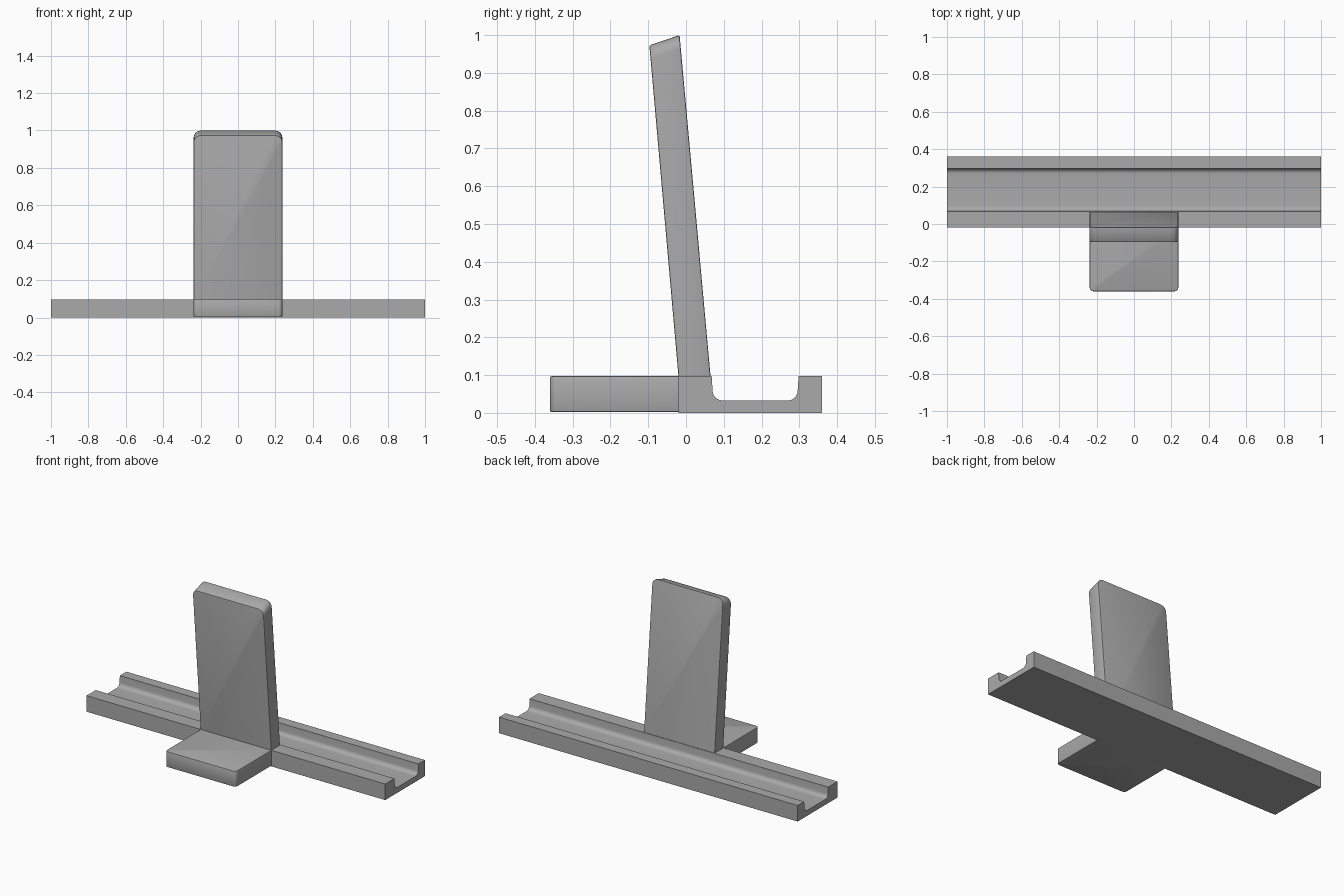
import bpy
import bmesh
import math

cube = bpy.data.objects.get("Cube")
if cube:
    bpy.data.objects.remove(cube, do_unlink=True)

grey = bpy.data.materials.new("mid grey")
grey.use_nodes = True
colour = (0.40, 0.40, 0.40, 1)
grey.diffuse_color = colour
grey.node_tree.nodes["Principled BSDF"].inputs["Base Color"].default_value = colour


def midpoint(edge):
    return (edge.verts[0].co + edge.verts[1].co) / 2


def bevel(bm, edges, width, segments):
    bmesh.ops.bevel(bm, geom=edges, offset=width, segments=segments,
                    profile=0.5, affect='EDGES', clamp_overlap=True)


def extrude_profile(name, profile, half_width, round_rule, radius, soften_rule=None):
    """Extrude a (y, z) profile along x, round chosen edges, soften the rest."""
    bm = bmesh.new()
    face = bm.faces.new([bm.verts.new((-half_width, y, z)) for y, z in profile])
    extruded = bmesh.ops.extrude_face_region(bm, geom=[face])
    verts = [v for v in extruded["geom"] if isinstance(v, bmesh.types.BMVert)]
    bmesh.ops.translate(bm, vec=(2 * half_width, 0, 0), verts=verts)
    bmesh.ops.recalc_face_normals(bm, faces=bm.faces)
    bevel(bm, [e for e in bm.edges if round_rule(e)], radius, 6)
    if soften_rule:
        bm.normal_update()
        bevel(bm, [e for e in bm.edges if e.calc_face_angle(0) > math.radians(35)
                   and soften_rule(e)], 0.004, 2)
    bmesh.ops.recalc_face_normals(bm, faces=bm.faces)
    mesh = bpy.data.meshes.new(name)
    bm.to_mesh(mesh)
    bm.free()
    mesh.materials.append(grey)
    obj = bpy.data.objects.new(name, mesh)
    bpy.context.collection.objects.link(obj)
    bpy.ops.object.select_all(action='DESELECT')
    obj.select_set(True)
    bpy.context.view_layer.objects.active = obj
    bpy.ops.object.shade_smooth_by_angle(angle=math.radians(35))
    return obj


def along_x(e):
    return abs(e.verts[0].co.x - e.verts[1].co.x) > 0.1


# Long tray with a filleted channel
floor = 0.033
height = 0.097
front = -0.02
extrude_profile(
    "channel_tray",
    [(front, 0), (0.36, 0), (0.36, height), (0.298, height),
     (0.294, floor), (0.072, floor), (0.068, height), (front, height)],
    1.0,
    lambda e: along_x(e) and abs(midpoint(e).z - floor) < 0.001, 0.024)

# Front foot with rounded outer corners
extrude_profile(
    "front_foot",
    [(-0.36, 0.002), (front, 0.002), (front, height), (-0.36, height)],
    0.237,
    lambda e: not along_x(e) and midpoint(e).y < -0.35, 0.02,
    lambda e: midpoint(e).y < front - 0.01)

# Leaning back plate with a sloped top and rounded upper corners
extrude_profile(
    "back_plate",
    [(front, height), (0.065, height), (-0.017, 1.0), (-0.097, 0.973)],
    0.237,
    lambda e: not along_x(e) and midpoint(e).z > 0.98, 0.035,
    lambda e: midpoint(e).z > height + 0.01)
